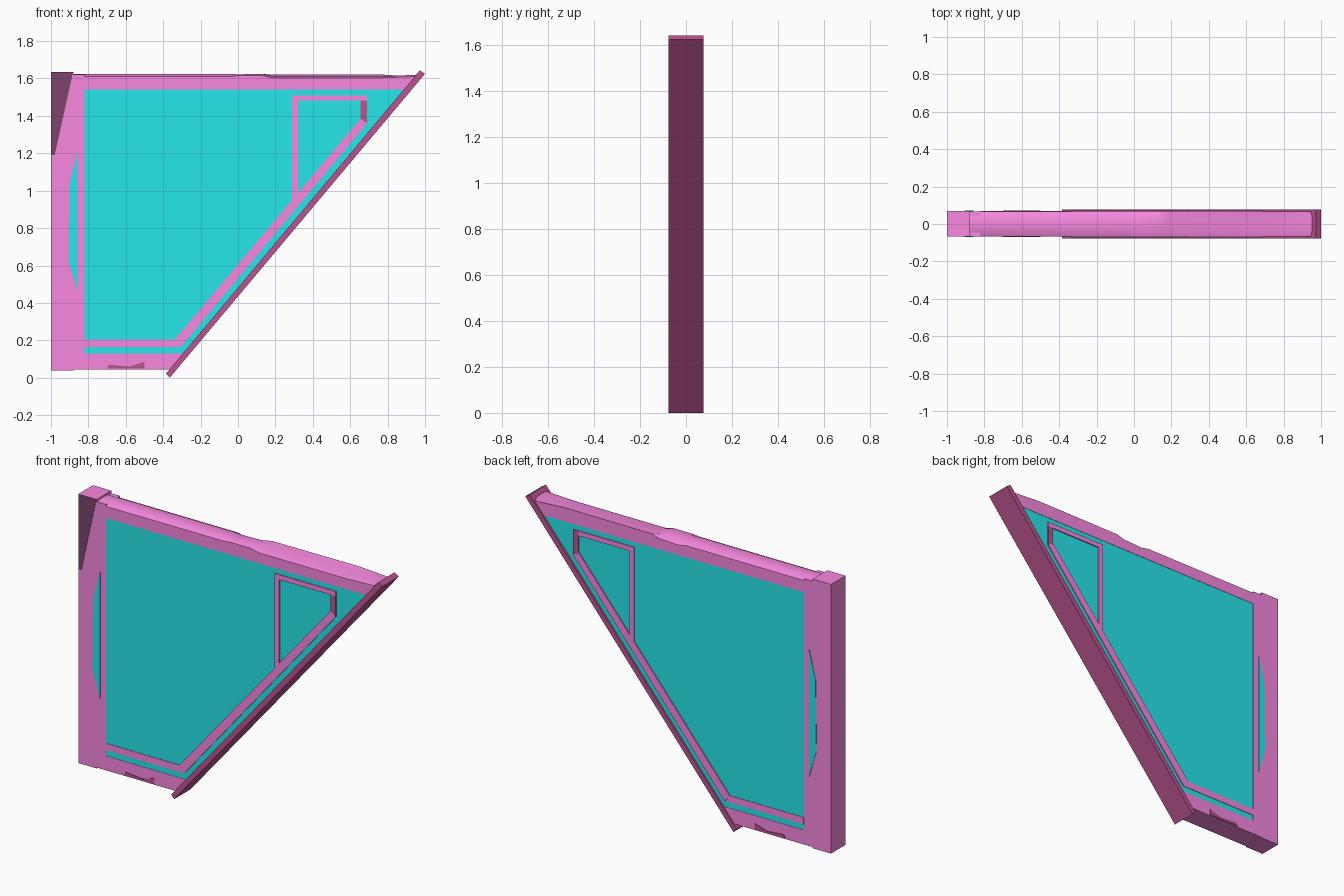
import bpy, bmesh

if "Cube" in bpy.data.objects:
    bpy.data.objects.remove(bpy.data.objects["Cube"])


def material(name, rgb):
    m = bpy.data.materials.new(name)
    m.diffuse_color = (*rgb, 1)
    m.use_nodes = True
    m.node_tree.nodes["Principled BSDF"].inputs["Base Color"].default_value = m.diffuse_color
    return m


PINK = material("pink_frame", (0.94, 0.25, 0.74))
PLUM = material("plum_edge", (0.50, 0.09, 0.28))
DARK = material("dark_plum", (0.20, 0.06, 0.15))
CYAN = material("cyan_glass", (0.02, 0.79, 0.83))


def finish(name, bm, mat, bevel=0):
    bmesh.ops.recalc_face_normals(bm, faces=bm.faces)
    me = bpy.data.meshes.new(name)
    bm.to_mesh(me)
    bm.free()
    me.materials.append(mat)
    ob = bpy.data.objects.new(name, me)
    bpy.context.collection.objects.link(ob)
    if bevel:
        mod = ob.modifiers.new("bevel", "BEVEL")
        mod.width = bevel
        mod.segments = 1
    return ob


def prism(name, pts, y0, y1, mat, bevel=0):
    """Extrude an x-z outline from y0 to y1."""
    bm = bmesh.new()
    a = [bm.verts.new((x, y0, z)) for x, z in pts]
    b = [bm.verts.new((x, y1, z)) for x, z in pts]
    bm.faces.new(a)
    bm.faces.new(b[::-1])
    n = len(pts)
    for i in range(n):
        bm.faces.new((a[i], a[(i + 1) % n], b[(i + 1) % n], b[i]))
    return finish(name, bm, mat, bevel)


def rect(x0, z0, x1, z1):
    return [(x0, z0), (x1, z0), (x1, z1), (x0, z1)]


def slope_x(z):
    """x of the inner side of the slanted edge plate at height z."""
    return -0.38 + (z - 0.02) / 1.199


# Glass pane filling the slanted opening
prism("glass_pane", [(-0.85, 0.1), (slope_x(0.1), 0.1), (slope_x(1.58), 1.58), (-0.85, 1.58)],
      -0.064, 0.066, CYAN)

# Hinge post and flat stile beside it, with a dark gusset at the post head
prism("side_post", rect(-1, 0.04, -0.88, 1.635), -0.066, 0.07, PINK)
prism("side_stile", rect(-0.89, 0.045, -0.82, 1.62), -0.066, 0.068, PINK)
prism("post_gusset", [(-0.98, 1.19), (-0.882, 1.634), (-0.998, 1.634), (-0.998, 1.19)], -0.068, -0.06, DARK)

# Bottom rail
prism("bottom_rail", [(-0.83, 0.045), (slope_x(0.045), 0.045), (slope_x(0.13), 0.13), (-0.83, 0.13)],
      -0.066, 0.068, PINK)

# Top rail: cross-sections along x, with a shallow dent past the middle
bm = bmesh.new()
rings = []
for x, front, mid, back in [(-0.89, 1.61, 1.625, 1.61), (-0.05, 1.61, 1.625, 1.61), (0.0, 1.615, 1.622, 1.60),
                            (0.13, 1.615, 1.625, 1.605), (0.18, 1.603, 1.612, 1.62),
                            (0.75, 1.603, 1.61, 1.622), (None, 1.61, 1.62, 1.61)]:
    prof = [(-0.066, 1.54), (-0.066, front), (-0.035, mid), (0.035, mid), (0.068, back), (0.068, 1.54)]
    rings.append([bm.verts.new((slope_x(z) if x is None else x, y, z)) for y, z in prof])
for r, s in zip(rings, rings[1:]):
    for i in range(6):
        bm.faces.new((r[i], r[(i + 1) % 6], s[(i + 1) % 6], s[i]))
bm.faces.new(rings[0])
bm.faces.new(rings[-1][::-1])
top = finish("top_rail", bm, PINK)
# soften the rounded top
for p in top.data.polygons:
    p.use_smooth = True
bpy.context.view_layer.objects.active = top
top.select_set(True)
bpy.ops.object.shade_smooth_by_angle(angle=0.9)

# Slanted edge plate, wider than the panel
prism("slanted_edge_plate", [(-0.385, 0.022), (-0.365, 0.0), (1.0, 1.625), (0.972, 1.643)],
      -0.077, 0.077, PLUM)

# Raised inner trim: lower bar, slanted bar and corner window frame
trim = {
    "lower_trim": (rect(-0.82, 0.165, -0.31, 0.205), PINK),
    "slanted_trim": ([(-0.337, 0.205), (-0.305, 0.165), (0.69, 1.36), (0.655, 1.385)], PINK),
    "window_trim_left": ([(0.29, 0.945), (0.32, 0.98), (0.32, 1.51), (0.29, 1.51)], PINK),
    "window_trim_top": (rect(0.29, 1.482, 0.69, 1.51), PINK),
    "window_trim_right": ([(0.655, 1.37), (0.69, 1.36), (0.69, 1.51), (0.655, 1.51)], PLUM),
}
for name, (pts, mat) in trim.items():
    out = 0.003 if name == "lower_trim" else 0.007
    prism(name, pts, -0.064 - out, 0.066 + out, mat)

# Hand grip and bottom latch on both faces
for side, y0, y1 in [("front", -0.069, -0.06), ("back", 0.06, 0.072)]:
    prism("hand_grip_" + side, [(-0.857, 0.46), (-0.857, 1.21), (-0.9, 1.04), (-0.905, 0.62)], y0, y1, CYAN)
    prism("latch_" + side, [(-0.7, 0.05), (-0.5, 0.05), (-0.5, 0.085), (-0.58, 0.06), (-0.69, 0.07)],
          y0, y1, PLUM)
